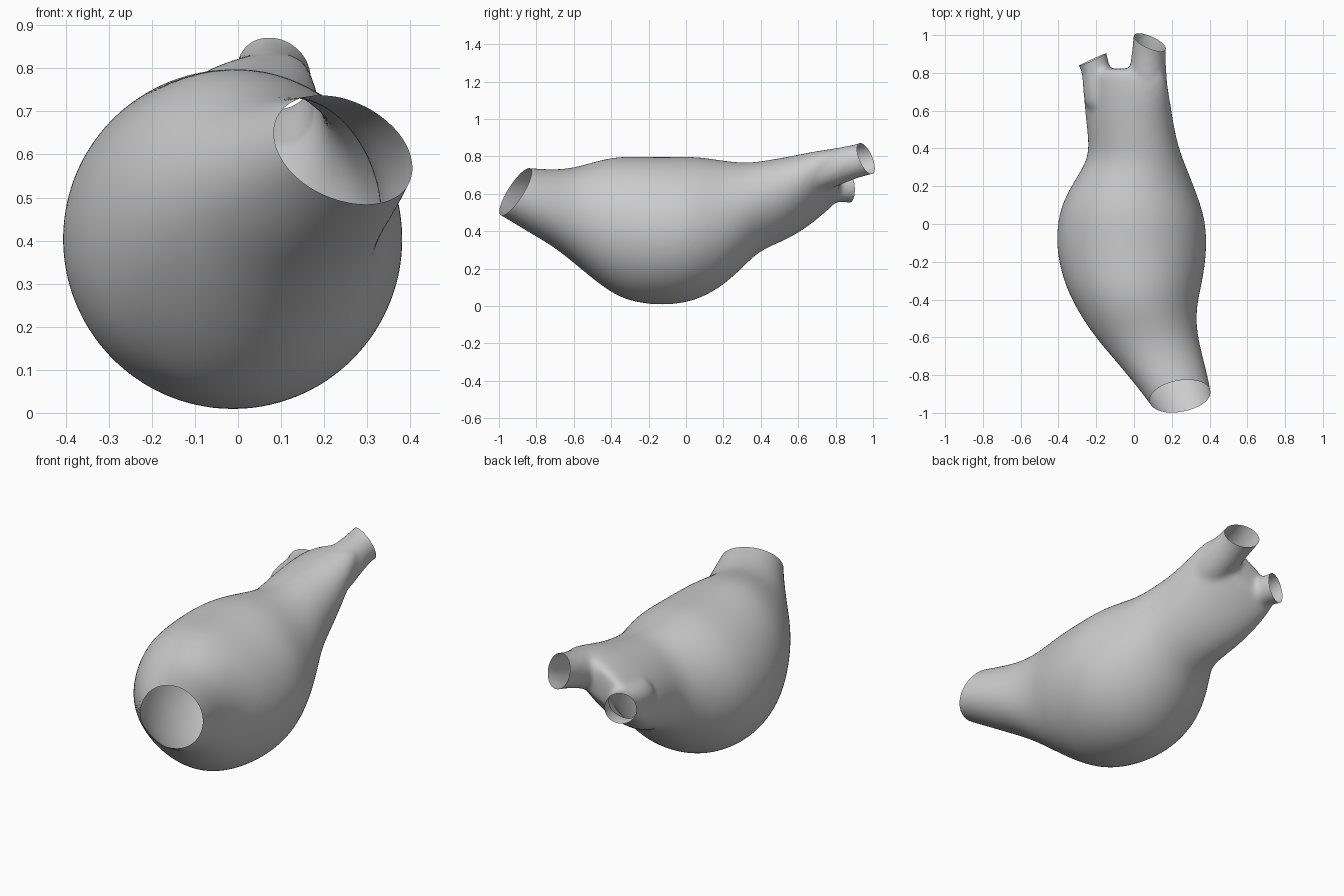
import bpy, bmesh, math
from mathutils import Vector

if "Cube" in bpy.data.objects:
    bpy.data.objects.remove(bpy.data.objects["Cube"])

SIDES = 32


def loft(bm, rings):
    """Closed tube through a list of point rings."""
    rows = [[bm.verts.new(p) for p in ring] for ring in rings]
    for a, b in zip(rows, rows[1:]):
        for i in range(SIDES):
            j = (i + 1) % SIDES
            bm.faces.new((a[i], a[j], b[j], b[i]))
    bm.faces.new(rows[0][::-1])
    bm.faces.new(rows[-1])


def section(y, x0, x1, z0, z1, skew):
    """Upright ellipse filling a box, skewed so its right side rises."""
    ring = []
    for i in range(SIDES):
        t = -2 * math.pi * i / SIDES
        ring.append(((x0 + x1) / 2 + (x1 - x0) / 2 * math.cos(t), y,
                     (z0 + z1) / 2 + (z1 - z0) / 2 * math.sin(t + skew)))
    return ring


def tube(points):
    """Circular rings (x, y, z, radius) facing along the path."""
    ctr = [Vector(p[:3]) for p in points]
    rings = []
    for k, p in enumerate(points):
        d = (ctr[min(k + 1, len(ctr) - 1)] - ctr[max(k - 1, 0)]).normalized()
        u = d.cross(Vector((0, 0, 1))).normalized()
        v = u.cross(d)
        rings.append([ctr[k] + p[3] * (u * math.cos(t) - v * math.sin(t))
                      for t in (2 * math.pi * i / SIDES for i in range(SIDES))])
    return rings


# Main sac: y, left, right, bottom, top, skew
body = [
    (-1.20, .24, .50, .60, .76, 0), (-1.10, .18, .46, .55, .755, 0),
    (-1.0, .12, .43, .49, .75, 0), (-.9, .045, .41, .43, .745, 0),
    (-.8, -.035, .39, .37, .735, 0), (-.7, -.12, .365, .31, .73, 0),
    (-.6, -.205, .34, .23, .74, 0), (-.5, -.275, .33, .145, .77, 0),
    (-.4, -.33, .34, .07, .795, 0), (-.3, -.375, .365, .022, .803, 0),
    (-.14, -.413, .388, 0, .797, 0), (0, -.408, .382, .015, .802, 0),
    (.1, -.385, .355, .05, .795, 0), (.2, -.335, .318, .11, .778, 0),
    (.3, -.27, .278, .20, .767, .05), (.37, -.243, .25, .275, .77, .1),
    (.45, -.243, .226, .318, .783, .15), (.55, -.255, .207, .36, .80, .25),
    (.65, -.265, .192, .42, .822, .4), (.74, -.27, .178, .495, .838, .6),
    (.80, -.27, .16, .55, .84, .75), (.825, -.24, .13, .59, .81, .75),
]
bm = bmesh.new()
loft(bm, [section(*s) for s in body])

# Two outlet branches
loft(bm, tube([(-.165, .60, .61, .09), (-.18, .70, .62, .09), (-.195, .78, .63, .08),
               (-.205, .83, .633, .075), (-.222, .88, .633, .083), (-.26, .96, .633, .095),
               (-.28, 1.0, .633, .095)]))
loft(bm, tube([(.07, .60, .69, .11), (.07, .70, .715, .11), (.073, .80, .745, .10),
               (.077, .90, .772, .088), (.084, .97, .79, .09), (.10, 1.06, .82, .095),
               (.11, 1.12, .84, .095)]))

mesh = bpy.data.meshes.new("vessel_sac")
bm.to_mesh(mesh)
bm.free()
vessel = bpy.data.objects.new("vessel_sac", mesh)
bpy.context.collection.objects.link(vessel)

# Fuse into one smooth skin
sub = vessel.modifiers.new("round", 'SUBSURF')
sub.levels = 2
rem = vessel.modifiers.new("fuse", 'REMESH')
rem.mode = 'VOXEL'
rem.voxel_size = .012
smo = vessel.modifiers.new("soften", 'SMOOTH')
smo.factor = .5
smo.iterations = 14
dg = bpy.context.evaluated_depsgraph_get()
fused = bpy.data.meshes.new_from_object(vessel.evaluated_get(dg))
vessel.modifiers.clear()

# Slice the three ends open
bm = bmesh.new()
bm.from_mesh(fused)
cuts = [
    ((.25, -.905, .617), (.31, -1, .70), lambda c: c.y < -.5),
    ((-.215, .872, .63), (-.41, .91, .05), lambda c: c.y > .5 and c.x < -.06),
    ((.08, .965, .785), (.44, 1, .42), lambda c: c.y > .5 and c.x > -.06),
]
for co, no, near in cuts:
    faces = [f for f in bm.faces if near(f.calc_center_median())]
    edges = {e for f in faces for e in f.edges}
    verts = {v for f in faces for v in f.verts}
    bmesh.ops.bisect_plane(bm, geom=faces + list(edges) + list(verts), plane_co=co,
                           plane_no=Vector(no).normalized(), clear_outer=True)
for f in bm.faces:
    f.smooth = True
bm.to_mesh(fused)
bm.free()
vessel.data = fused
fused.name = "vessel_sac_skin"
